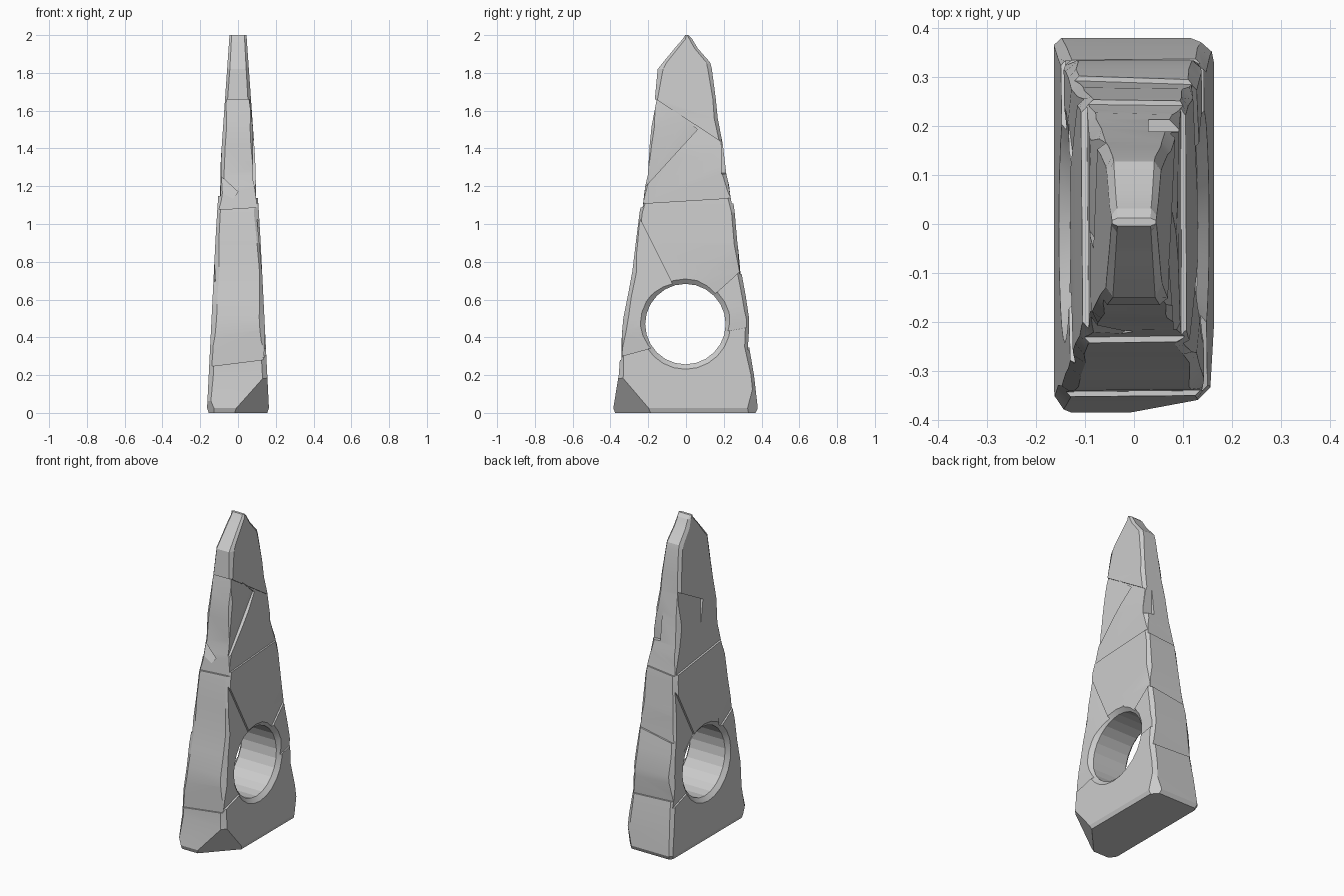
import bpy, bmesh, math, random
from mathutils import Vector

if "Cube" in bpy.data.objects:
    bpy.data.objects.remove(bpy.data.objects["Cube"])

random.seed(4)

# Weathered silhouette: z, front y, back y
PROFILE = [
    (0.0, -.375, .368), (.025, -.385, .38), (.2, -.356, .36), (.35, -.345, .334),
    (.5, -.332, .334), (.62, -.308, .316), (.75, -.284, .292), (.9, -.266, .272),
    (1.06, -.246, .258), (1.12, -.234, .25), (1.26, -.202, .214), (1.42, -.192, .195),
    (1.56, -.178, .168), (1.66, -.165, .158), (1.82, -.15, .137), (1.855, -.122, .128),
    (1.93, -.06, .062), (1.98, -.017, .032), (2.0, -.004, .012)]


def half_width(z):
    return .165 - .05 * z if z < 1 else .115 - .07 * (z - 1)


def depth_at(z, side):
    k = 1 if side < 0 else 2
    for a, b in zip(PROFILE, PROFILE[1:]):
        if z <= b[0]:
            t = (z - a[0]) / (b[0] - a[0])
            return abs(a[k] + (b[k] - a[k]) * t)
    return abs(PROFILE[-1][k])


def make_object(name, bm):
    bmesh.ops.recalc_face_normals(bm, faces=bm.faces)
    me = bpy.data.meshes.new(name)
    bm.to_mesh(me)
    bm.free()
    ob = bpy.data.objects.new(name, me)
    bpy.context.collection.objects.link(ob)
    return ob


def loft(rings):
    bm = bmesh.new()
    rows = [[bm.verts.new(p) for p in r] for r in rings]
    n = len(rows[0])
    for a, b in zip(rows, rows[1:]):
        for i in range(n):
            j = (i + 1) % n
            bm.faces.new((a[i], a[j], b[j], b[i]))
    bm.faces.new(rows[0][::-1])
    bm.faces.new(rows[-1])
    return bm


# Slab body: chamfered rectangles lofted upward
rings = []
for z, y0, y1 in PROFILE:
    w = half_width(z) - (.01 if z == 0 else 0)
    limit = (y1 - y0) * .3
    corners = []
    for sx, y, sy, flip in ((1, y0, -1, 0), (1, y1, 1, 1), (-1, y1, 1, 0), (-1, y0, -1, 1)):
        cx = min(.022 * random.uniform(.6, 1.3), w * .25)
        cy = min(.022 * random.uniform(.6, 1.3), limit)
        pair = [(sx * (w - cx), y, z), (sx * w, y - sy * cy, z)]
        corners += pair[::-1] if flip else pair
    rings.append(corners)
bm = loft(rings)

# Broken base corners
chips = [((.158, -.352, .21), (.158, -.2, .02), (-.02, -.385, .01)),
         ((-.16, -.37, .1), (-.165, -.32, 0), (-.12, -.385, 0)),
         ((.15, .36, .12), (.165, .32, 0), (.11, .38, 0))]
for a, b, c in chips:
    a, b, c = map(Vector, (a, b, c))
    n = (b - a).cross(c - a)
    if n.dot(a - Vector((0, 0, .6))) < 0:
        n = -n
    cut = bmesh.ops.bisect_plane(bm, geom=bm.verts[:] + bm.edges[:] + bm.faces[:],
                                 plane_co=a, plane_no=n, clear_outer=True)
    edges = [e for e in cut['geom_cut'] if isinstance(e, bmesh.types.BMEdge)]
    bmesh.ops.holes_fill(bm, edges=edges, sides=0)
slab = make_object("stone_slab", bm)


def carve(cutter):
    cutter.hide_render = True
    m = slab.modifiers.new("carve", 'BOOLEAN')
    m.operation = 'DIFFERENCE'
    m.solver = 'EXACT'
    m.object = cutter
    bpy.context.view_layer.objects.active = slab
    bpy.ops.object.modifier_apply(modifier=m.name)
    bpy.data.objects.remove(cutter)


def on_face(face, u, z, off):
    s = 1 if face[0] == '+' else -1
    if face[1] == 'x':
        return Vector((s * (half_width(z) + off), u, z))
    return Vector((u, s * (depth_at(z, s) + off), z))


def gouge(face, a, b, fade, depth):
    """Wedge chip: deepest along crease a-b, running out by offset fade."""
    bm = bmesh.new()
    for u, z in (a, b):
        bm.verts.new(on_face(face, u, z, -depth))
        bm.verts.new(on_face(face, u, z, .08))
        bm.verts.new(on_face(face, u + fade[0], z + fade[1], .003))
        bm.verts.new(on_face(face, u + fade[0], z + fade[1], .08))
    res = bmesh.ops.convex_hull(bm, input=bm.verts[:])
    loose = [v for v in bm.verts if not v.link_faces]
    bmesh.ops.delete(bm, geom=loose, context='VERTS')
    carve(make_object("chip_cutter", bm))


# Surface chips: face, crease start, crease end, fade offset, depth
GOUGES = [
    # right side
    ('+x', (-.3, 1.105), (.28, 1.14), (0, .3), .010),
    ('+x', (-.25, 1.16), (.06, 1.5), (-.16, .14), .020),
    ('+x', (-.22, 1.70), (.24, 1.40), (-.06, -.16), .010),
    ('+x', (-.27, 1.08), (-.07, .68), (-.16, -.08), .012),
    ('+x', (.12, .60), (.32, .78), (-.08, .14), .010),
    ('+x', (-.38, .29), (-.16, .35), (0, .16), .012),
    ('+x', (.2, .43), (.36, .46), (0, .12), .008),
    # left side
    ('-x', (-.3, 1.16), (.28, 1.09), (0, .3), .012),
    ('-x', (-.05, 1.46), (.24, 1.62), (.05, -.2), .018),
    ('-x', (.28, 1.05), (.1, .68), (.14, -.08), .012),
    ('-x', (-.32, .72), (-.14, .62), (0, .15), .010),
    ('-x', (.17, .36), (.36, .3), (0, .15), .010),
    # front
    ('-y', (-.2, .24), (.2, .29), (0, .2), .010),
    ('-y', (-.2, 1.07), (.2, 1.095), (0, .14), .012),
    ('-y', (-.13, 1.29), (0, 1.17), (-.05, -.07), .018),
    ('-y', (-.17, .6), (-.12, .7), (-.08, .04), .012),
    ('-y', (-.1, 1.66), (.1, 1.66), (0, -.18), .010),
    # back
    ('+y', (-.2, .35), (.2, .33), (0, .15), .010),
    ('+y', (-.2, .68), (.2, .75), (0, .2), .010),
    ('+y', (-.2, 1.08), (.2, 1.12), (0, .14), .010),
    ('+y', (.03, 1.27), (.14, 1.26), (0, .2), .025),
]
for g in GOUGES:
    gouge(*g)

# Round through-hole with chamfered rims that follow the sloping sides
hole_rings = []
for s, off, r in ((-1, .06, .31), (-1, -.022, .213), (1, -.022, .213), (1, .06, .31)):
    ring = []
    for i in range(24):
        t = math.tau * i / 24
        y, z = r * math.cos(t), .47 + r * math.sin(t)
        ring.append((s * (.165 - .05 * z + off), y - .003, z))
    hole_rings.append(ring)
carve(make_object("hole_cutter", loft(hole_rings)))

# Crisp edges, soft chip surfaces
bpy.ops.object.select_all(action='DESELECT')
slab.select_set(True)
bpy.context.view_layer.objects.active = slab
bpy.ops.object.shade_smooth_by_angle(angle=math.radians(12))
